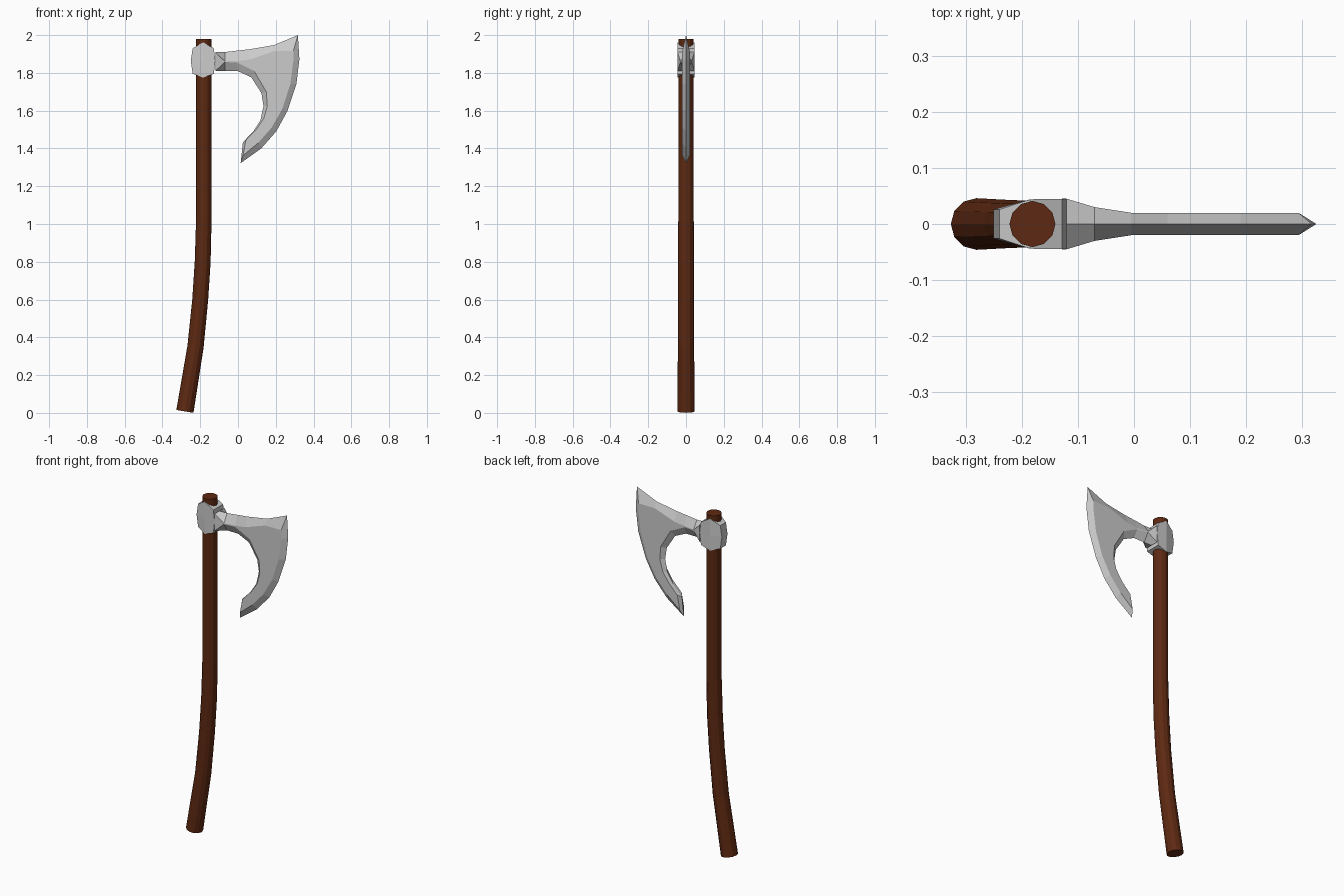
import bpy, bmesh, math
from mathutils import Vector

if "Cube" in bpy.data.objects:
    bpy.data.objects.remove(bpy.data.objects["Cube"])


def finish(name, bm, material=None):
    bmesh.ops.recalc_face_normals(bm, faces=bm.faces)
    mesh = bpy.data.meshes.new(name)
    bm.to_mesh(mesh)
    bm.free()
    obj = bpy.data.objects.new(name, mesh)
    bpy.context.collection.objects.link(obj)
    if material:
        mesh.materials.append(material)
    return obj


def loft(rings):
    """Bridge equal-length closed rings and cap both ends."""
    bm = bmesh.new()
    loops = [[bm.verts.new(p) for p in ring] for ring in rings]
    n = len(loops[0])
    for a, b in zip(loops, loops[1:]):
        for i in range(n):
            j = (i + 1) % n
            bm.faces.new((a[i], a[j], b[j], b[i]))
    bm.faces.new(loops[0])
    bm.faces.new(loops[-1])
    return bm


# Curved wooden handle: 12-sided rings along a path (x, z, radius)
wood = bpy.data.materials.new("wood")
wood.diffuse_color = (0.11, 0.022, 0.006, 1)
wood.use_nodes = True
wood.node_tree.nodes["Principled BSDF"].inputs["Base Color"].default_value = wood.diffuse_color
path = [(-.281, .008, .046), (-.225, .35, .043), (-.2, .6, .042),
        (-.187, .8, .042), (-.181, 1.02, .041), (-.181, 1.98, .041)]
rings = []
for k, (x, z, r) in enumerate(path):
    x0, z0, _ = path[max(k - 1, 0)]
    x1, z1, _ = path[min(k + 1, len(path) - 1)]
    t = Vector((x1 - x0, 0, z1 - z0)).normalized()
    side = Vector((t.z, 0, -t.x))
    if k == len(path) - 2:
        side = Vector((1, 0, 0))
    rings.append([Vector((x, 0, z)) + side * r * math.cos(a) + Vector((0, r * math.sin(a), 0))
                  for a in (2 * math.pi * i / 12 for i in range(12))])
finish("handle", loft(rings), wood)

# Eye block around the handle: (x, x at mid height, bottom, top, half depth)
sections = [(-.24, -.25, 1.795, 1.93, .026), (-.185, -.185, 1.775, 1.962, .044),
            (-.128, -.12, 1.795, 1.93, .045)]
finish("axe_eye", loft([[(x, -y, lo), (xm, -y, 1.865), (x, -y, hi),
                         (x, y, hi), (xm, y, 1.865), (x, y, lo)]
                        for x, xm, lo, hi, y in sections]))

# Blade: sharp outline at y=0 paired with inset points on the two cheeks
outline = [(-.12, 1.91), (-.07, 1.91), (-.005, 1.918), (.06, 1.925), (.19, 1.947),
           (.317, 2.0), (.325, 1.873), (.309, 1.74), (.261, 1.597), (.203, 1.491),
           (.124, 1.401), (.014, 1.322), (.026, 1.433), (.082, 1.491), (.119, 1.55),
           (.135, 1.624), (.124, 1.693), (.07, 1.777), (0, 1.809), (-.07, 1.809),
           (-.12, 1.81)]
inset = [(-.12, 1.91), (-.07, 1.862), (-.005, 1.862), (.06, 1.87), (.19, 1.915),
         (.293, 1.915), (.293, 1.862), (.277, 1.74), (.235, 1.61), (.178, 1.51),
         (.108, 1.43), (.026, 1.362), (.042, 1.445), (.1, 1.505), (.137, 1.56),
         (.155, 1.625), (.15, 1.7), (.085, 1.81), (-.005, 1.855), (-.07, 1.857),
         (-.12, 1.81)]
n = len(outline)
depth = [.045, .03] + [.02] * (n - 4) + [.03, .045]
bm = bmesh.new()
rim = [bm.verts.new((x, 0, z)) for x, z in outline]
cheeks = []
for s in (-1, 1):
    c = [bm.verts.new((x, s * d, z)) for (x, z), d in zip(inset, depth)]
    cheeks.append(c)
    for i in range(n - 1):
        bm.faces.new((rim[i], rim[i + 1], c[i + 1], c[i]))
    for i in (0, 1):
        bm.faces.new((c[i], c[i + 1], c[n - 2 - i], c[n - 1 - i]))
    bm.faces.new(c[2:n - 2])
f, b = cheeks
bm.faces.new((rim[0], f[0], f[-1], rim[-1], b[-1], b[0]))
finish("axe_blade", bm)
